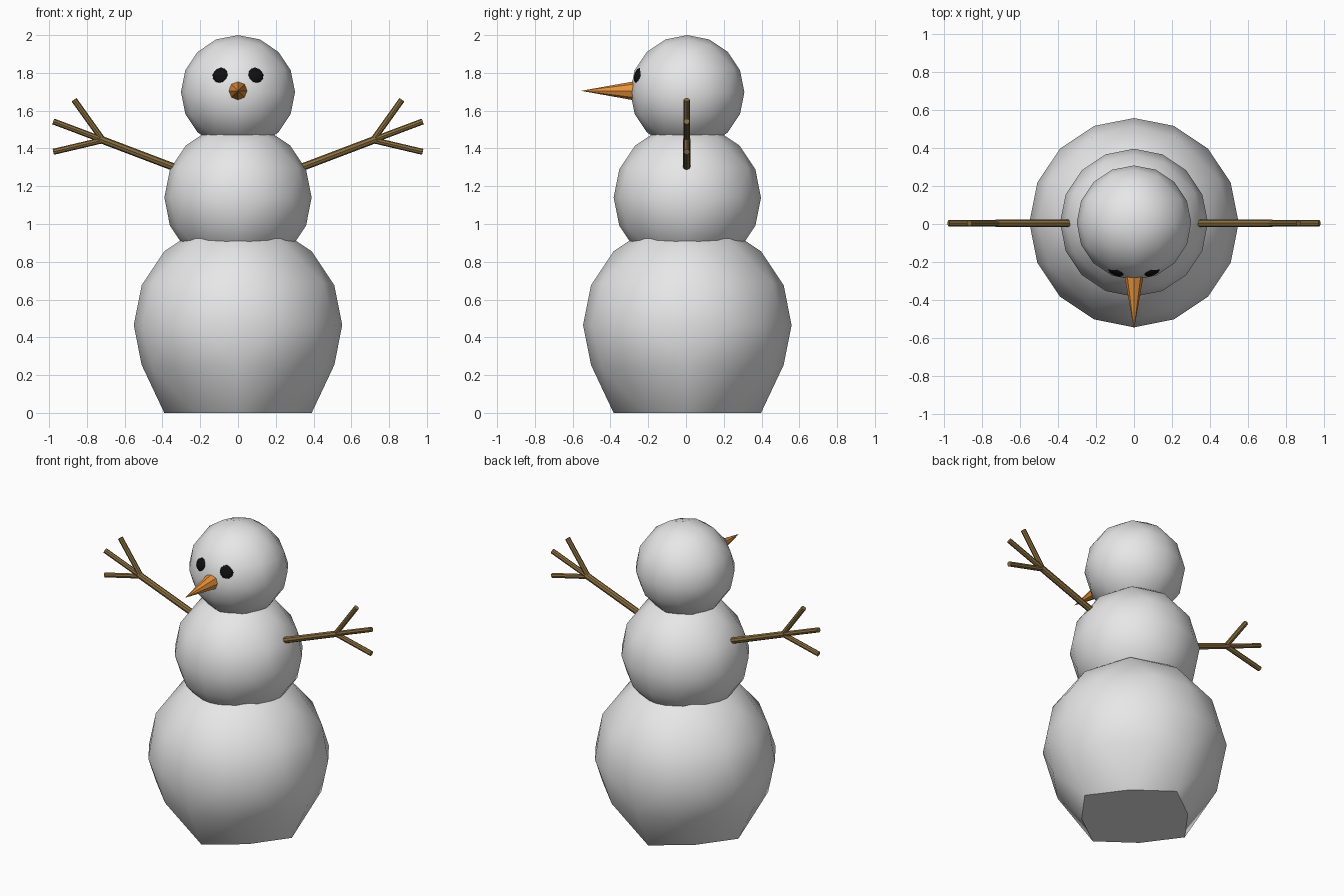
import bpy, bmesh, math
from mathutils import Vector

if "Cube" in bpy.data.objects:
    bpy.data.objects.remove(bpy.data.objects["Cube"])

CY = 0.007  # depth of the body axis


def material(name, rgb):
    m = bpy.data.materials.new(name)
    m.diffuse_color = (*rgb, 1)
    m.use_nodes = True
    m.node_tree.nodes["Principled BSDF"].inputs["Base Color"].default_value = m.diffuse_color
    return m


SNOW = material("snow white", (0.8, 0.8, 0.8))
COAL = material("coal black", (0.005, 0.005, 0.005))
CARROT = material("carrot orange", (0.8, 0.29, 0.045))
WOOD = material("wood brown", (0.25, 0.155, 0.05))


def finish(bm, name, mat, angle):
    bmesh.ops.recalc_face_normals(bm, faces=bm.faces)
    me = bpy.data.meshes.new(name)
    bm.to_mesh(me)
    bm.free()
    me.materials.append(mat)
    ob = bpy.data.objects.new(name, me)
    bpy.context.collection.objects.link(ob)
    bpy.ops.object.select_all(action='DESELECT')
    ob.select_set(True)
    bpy.context.view_layer.objects.active = ob
    bpy.ops.object.shade_smooth_by_angle(angle=math.radians(angle))
    return ob


def snowball(name, radius, z, flat_base=False):
    # octahedron subdivided twice and rounded to a sphere
    bm = bmesh.new()
    for axis in range(3):
        for s in (-1, 1):
            co = Vector()
            co[axis] = s
            bm.verts.new(co)
    bmesh.ops.convex_hull(bm, input=bm.verts)
    for _ in range(2):
        bmesh.ops.subdivide_edges(bm, edges=bm.edges[:], cuts=1, use_grid_fill=True)
        for v in bm.verts:
            v.co.normalize()
    for v in bm.verts:
        low = v.co.z < -0.6
        v.co = v.co * radius + Vector((0, CY, z))
        if flat_base and low:
            v.co.z = 0
    return finish(bm, name, SNOW, 45)


def stick(bm, a, b, r1, r2, sides=8):
    # tapered round bar from a to b
    a, b = Vector(a), Vector(b)
    d = b - a
    made = bmesh.ops.create_cone(bm, cap_ends=True, segments=sides,
                                 radius1=r1, radius2=r2, depth=d.length)["verts"]
    rot = d.to_track_quat('Z', 'Y').to_matrix()
    for v in made:
        v.co = rot @ v.co + (a + b) / 2


# Three stacked snowballs
snowball("lower_body", 0.552, 0.465, True)
snowball("upper_body", 0.39, 1.14)
snowball("head", 0.302, 1.698)

# Carrot nose
bm = bmesh.new()
stick(bm, (0, -0.27, 1.705), (0, -0.553, 1.705), 0.051, 0.0005)
finish(bm, "nose", CARROT, 30)

for side, word in ((-1, "right"), (1, "left")):
    # Coal eye lying against the head
    bm = bmesh.new()
    out = Vector((side * 0.095, -0.262, 0.09))
    rot = out.to_track_quat('Z', 'Y').to_matrix()
    bmesh.ops.create_uvsphere(bm, u_segments=12, v_segments=6, radius=0.042)
    for v in bm.verts:
        v.co.z *= 0.3
        v.co = rot @ v.co + out + Vector((0, CY, 1.698))
    finish(bm, word + "_eye", COAL, 60)

    # Branch arm with three twigs
    bm = bmesh.new()
    fork = (side * 0.73, 0.004, 1.449)
    stick(bm, (side * 0.343, 0.004, 1.302), fork, 0.02, 0.02)
    for x, z in ((0.978, 1.543), (0.868, 1.658), (0.978, 1.382)):
        stick(bm, (side * 0.715, 0.004, 1.444), (side * x, 0.004, z), 0.016, 0.016)
    finish(bm, word + "_arm", WOOD, 30)
